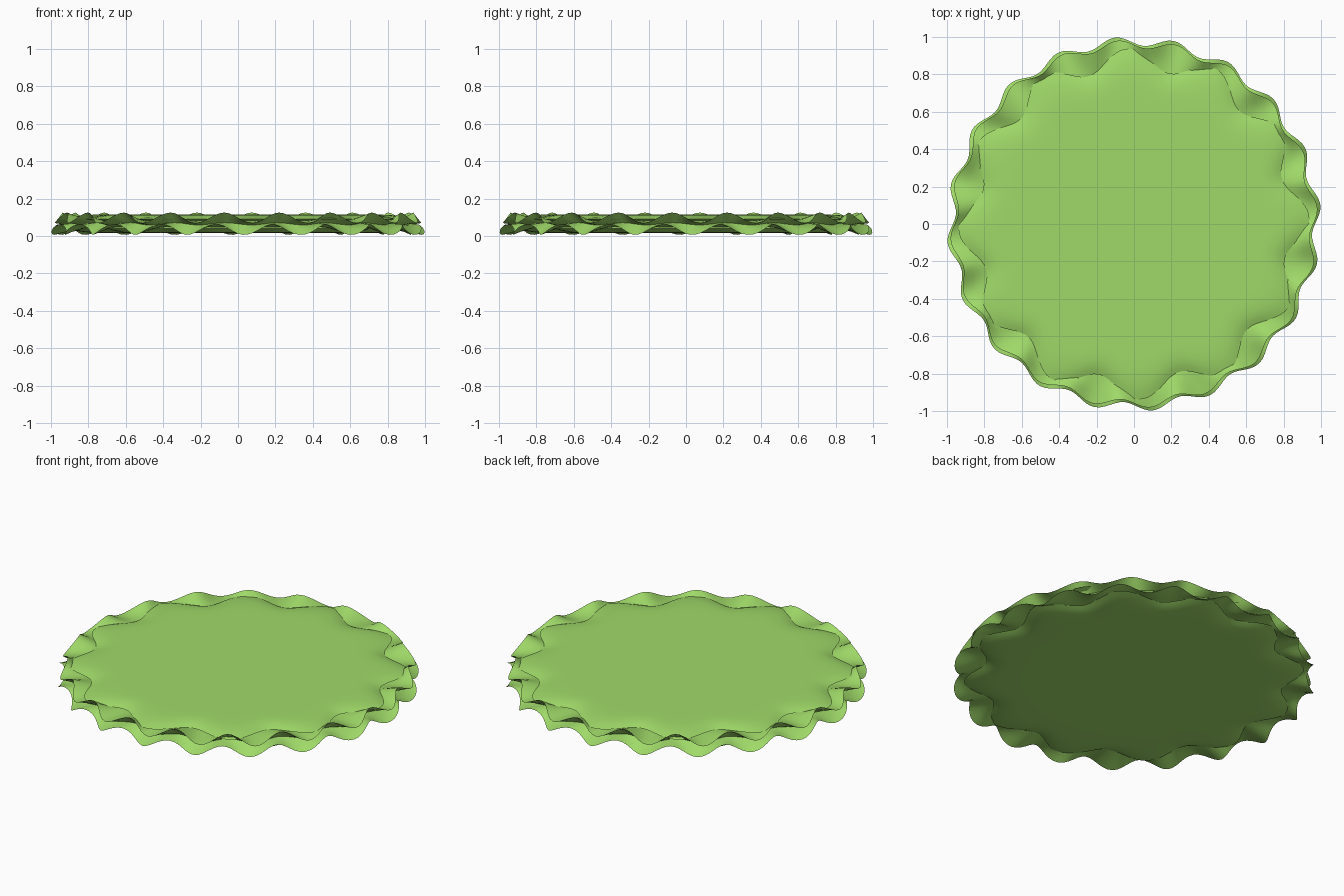
import bpy, bmesh, math

if "Cube" in bpy.data.objects:
    bpy.data.objects.remove(bpy.data.objects["Cube"])

SEG = 240
TOP, BOTTOM = 0.115, 0.015


def wave(count, phase, angle):
    return math.cos(count * (angle - math.radians(phase)))


# Each edge or groove is a wavy ring: angle -> (radius, height)
def upper_edge(a):
    return 0.882 + 0.056 * wave(12, 2, a), 0.090


def upper_groove(a):
    return 0.852 + 0.050 * wave(12, 2, a), 0.082


def upper_frill(a):
    return 0.962 + 0.022 * wave(20, 5, a), 0.097 + 0.028 * wave(20, 13.5, a)


def middle_groove(a):
    return 0.90 + 0.015 * wave(20, 5, a), 0.065 + 0.006 * wave(20, 13.5, a)


def lower_frill(a):
    return 0.977 + 0.024 * wave(20, 5.7, a), 0.034 - 0.028 * wave(20, 2, a)


def lower_groove(a):
    return 0.852 + 0.050 * wave(12, 15.5, a), 0.048


def lower_edge(a):
    return 0.882 + 0.056 * wave(12, 15.5, a), 0.040


def blend(f, g, t):
    def ring(a):
        p, q = f(a), g(a)
        return p[0] + (q[0] - p[0]) * t, p[1] + (q[1] - p[1]) * t
    return ring


def cushion(edge, flat_z, t):
    # Flat middle rounding over to the wavy edge
    def ring(a):
        r, z = edge(a)
        return 0.62 + (r - 0.62) * t, flat_z + (z - flat_z) * t ** 4
    return ring


steps = [i / 8 for i in range(9)]
rings = [cushion(upper_edge, TOP, t) for t in steps]
side = [upper_groove, upper_frill, middle_groove, lower_frill, lower_groove]
for f, g in zip(side, side[1:]):
    rings += [f, blend(f, g, 0.33), blend(f, g, 0.67)]
rings.append(lower_groove)
rings += [cushion(lower_edge, BOTTOM, t) for t in reversed(steps)]

# Leaf: bridge the rings and cap both flat middles
bm = bmesh.new()
loops = []
for ring in rings:
    loop = []
    for i in range(SEG):
        a = 2 * math.pi * i / SEG
        r, z = ring(a)
        loop.append(bm.verts.new((r * math.cos(a), r * math.sin(a), z)))
    loops.append(loop)
for lo, hi in zip(loops, loops[1:]):
    for i in range(SEG):
        j = (i + 1) % SEG
        bm.faces.new((lo[i], hi[i], hi[j], lo[j]))
for loop, z in ((loops[0], TOP), (loops[-1], BOTTOM)):
    centre = bm.verts.new((0, 0, z))
    for i in range(SEG):
        bm.faces.new((centre, loop[i], loop[(i + 1) % SEG]))
bmesh.ops.recalc_face_normals(bm, faces=bm.faces)

mesh = bpy.data.meshes.new("lettuce_leaf")
bm.to_mesh(mesh)
bm.free()
leaf = bpy.data.objects.new("lettuce_leaf", mesh)
bpy.context.collection.objects.link(leaf)

green = bpy.data.materials.new("leaf_green")
green.diffuse_color = (0.35, 0.70, 0.14, 1)
green.use_nodes = True
green.node_tree.nodes["Principled BSDF"].inputs["Base Color"].default_value = green.diffuse_color
mesh.materials.append(green)

bpy.context.view_layer.objects.active = leaf
leaf.select_set(True)
bpy.ops.object.shade_smooth_by_angle(angle=math.radians(60))
